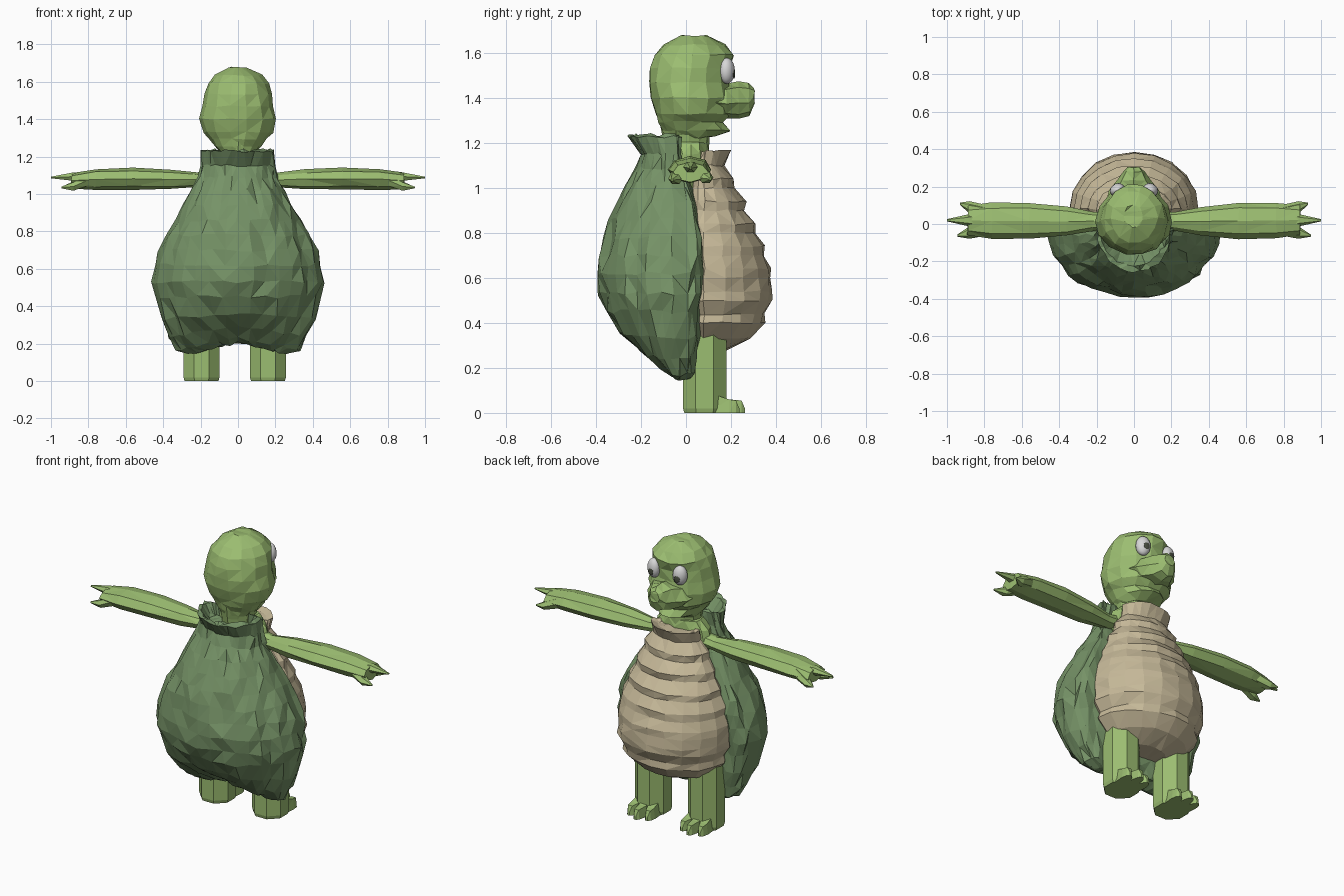
import bpy, bmesh, math, random
from mathutils import Vector

random.seed(4)


def material(name, rgb):
    m = bpy.data.materials.new(name)
    m.diffuse_color = (*rgb, 1)
    return m


SKIN = material("light green skin", (0.33, 0.51, 0.165))
SHELL = material("dark green shell", (0.18, 0.29, 0.135))
TAN = material("tan belly", (0.56, 0.48, 0.315))
WHITE = material("eye white", (0.68, 0.68, 0.68))
DARK = material("dark pupil", (0.07, 0.08, 0.055))


def skin(name, rings, mat, jitter=0.0):
    """Bridge equal-length rings of points into a closed flat-shaded solid."""
    bm = bmesh.new()
    n = len(rings[0])
    vs = [[bm.verts.new(Vector(p) + Vector([random.uniform(-jitter, jitter) for _ in range(3)]))
           for p in ring] for ring in rings]
    for a, b in zip(vs, vs[1:]):
        for i in range(n):
            k = (i + 1) % n
            bm.faces.new((a[i], a[k], b[k], b[i]))
    bm.faces.new(vs[0])
    bm.faces.new(vs[-1])
    bmesh.ops.triangulate(bm, faces=bm.faces[:])
    bmesh.ops.recalc_face_normals(bm, faces=bm.faces[:])
    me = bpy.data.meshes.new(name)
    bm.to_mesh(me)
    bm.free()
    me.materials.append(mat)
    ob = bpy.data.objects.new(name, me)
    bpy.context.collection.objects.link(ob)
    return ob


def body_ring(z, w, back, mid, front, n, square=1.0):
    """Horizontal ring with separate depth behind and in front of its widest line."""
    pts = []
    for i in range(n):
        t = 2 * math.pi * i / n
        s = math.sin(t)
        d = (front - mid) * s ** square if s > 1e-6 else (mid - back) * s
        pts.append((w * math.cos(t), mid + d, z))
    return pts


# Shell: lofted scutes with recessed seams, a squared rim and a flared collar
rows = [  # z, half width, back y, widest y, front y
    (0.175, 0.26, -0.07, -0.02, 0.03), (0.205, 0.325, -0.13, -0.02, 0.045),
    (0.27, 0.385, -0.22, -0.03, 0.06), (0.35, 0.405, -0.30, -0.05, 0.075),
    (0.45, 0.45, -0.37, -0.06, 0.085), (0.53, 0.45, -0.385, -0.06, 0.095),
    (0.62, 0.46, -0.40, -0.06, 0.10), (0.70, 0.415, -0.38, -0.06, 0.105),
    (0.78, 0.38, -0.36, -0.06, 0.10), (0.86, 0.345, -0.35, -0.06, 0.085),
    (0.94, 0.285, -0.305, -0.06, 0.06), (1.02, 0.245, -0.26, -0.06, 0.03),
    (1.09, 0.215, -0.225, -0.06, 0.0), (1.15, 0.195, -0.20, -0.06, -0.02),
    (1.23, 0.195, -0.255, -0.06, -0.02), (1.235, 0.17, -0.225, -0.06, -0.03),
    (1.17, 0.14, -0.16, -0.06, -0.04)]
rings = []
for j, (z, w, back, mid, front) in enumerate(rows):
    ring = []
    for i, (x, y, zz) in enumerate(body_ring(z, w, back, mid, front, 36, 0.4)):
        seam = i % 4 == 1 or j in (2, 4, 6, 9, 12)
        f = 1 if j > 12 else (0.965 if seam else 1.02)
        low = max(0, (0.42 - z) / 0.24)                    # side flaps hang lower
        yy = mid + (y - mid) * f
        ring.append((x * f, yy, zz - low * 0.065 * (abs(x) / 0.3) + 0.03 * low))
    rings.append(ring)
skin("shell", rings, SHELL, 0.009)

# Belly: overlapping horizontal bands
prof = [(0.28, 0.14, 0.18), (0.33, 0.25, 0.285), (0.40, 0.315, 0.35), (0.50, 0.345, 0.382),
        (0.60, 0.345, 0.378), (0.70, 0.325, 0.35), (0.80, 0.29, 0.31), (0.90, 0.25, 0.262),
        (1.00, 0.205, 0.212), (1.10, 0.15, 0.17)]
rings = []
for k, (z, w, f) in enumerate(prof):
    rings.append(body_ring(z, w, 0.0, 0.08, f, 20))
    if 1 < k < len(prof) - 1:      # soft step outwards above each seam
        rings.append(body_ring(z + 0.04, w - 0.004, 0.0, 0.08, f + 0.003, 20))
rings.append(body_ring(1.165, 0.155, 0.06, 0.09, 0.205, 20))
rings.append(body_ring(1.15, 0.12, 0.06, 0.09, 0.17, 20))
skin("belly", rings, TAN, 0.005)

# Neck and shoulders between the collars
skin("shoulders", [body_ring(*r, 12) for r in (
    (0.98, 0.15, -0.06, 0.02, 0.08), (1.08, 0.19, -0.06, 0.02, 0.10),
    (1.15, 0.17, -0.06, 0.02, 0.105), (1.20, 0.12, -0.08, 0.02, 0.10))], SKIN, 0.006)
skin("neck", [body_ring(*r, 12) for r in (
    (1.10, 0.10, -0.08, 0.01, 0.10), (1.20, 0.10, -0.095, 0.01, 0.10),
    (1.29, 0.115, -0.115, 0.01, 0.11))], SKIN, 0.004)

# Head with the mouth notch, lower jaw and brow
skin("head", [body_ring(*r, 14) for r in (
    (1.225, 0.10, -0.10, 0.0, 0.13), (1.255, 0.125, -0.11, 0.0, 0.205),
    (1.295, 0.155, -0.125, 0.0, 0.165), (1.33, 0.185, -0.14, 0.01, 0.205),
    (1.40, 0.207, -0.158, 0.01, 0.21), (1.47, 0.19, -0.167, 0.01, 0.195),
    (1.535, 0.18, -0.162, 0.02, 0.195), (1.59, 0.163, -0.147, 0.03, 0.215),
    (1.635, 0.125, -0.105, 0.03, 0.175), (1.676, 0.05, -0.02, 0.045, 0.10))], SKIN, 0.005)

# Snout
rings = []
for y, w, lo, hi in ((0.08, 0.16, 1.33, 1.47), (0.18, 0.135, 1.31, 1.465), (0.235, 0.09, 1.308, 1.475),
                     (0.28, 0.06, 1.32, 1.465), (0.303, 0.035, 1.375, 1.445)):
    m = lo + 0.4 * (hi - lo)
    rings.append([(w * math.cos(t), y, m + math.sin(t) * (hi - m if math.sin(t) > 0 else m - lo))
                  for t in [math.pi * i / 4 for i in range(8)]])
skin("snout", rings, SKIN, 0.003)


def ball(name, loc, scale, rot, mat):
    bpy.ops.mesh.primitive_uv_sphere_add(segments=16, ring_count=10, location=loc, rotation=(0, 0, rot))
    ob = bpy.context.object
    ob.name = name
    ob.scale = scale
    ob.data.materials.append(mat)
    bpy.ops.object.shade_smooth()


def oval(c, axis, ry, rz, n):
    """Cross-section ring in the yz plane (axis 0) or xy plane (axis 2)."""
    pts = []
    for i in range(n):
        t = 2 * math.pi * (i + 0.5 * (axis == 2)) / n
        a, b = ry * math.cos(t), rz * math.sin(t)
        pts.append((c[0], c[1] + a, c[2] + b) if axis == 0 else (c[0] + a, c[1] + b, c[2]))
    return pts


for s, side in ((-1, "left"), (1, "right")):
    # Eyes
    ball(side + "_eye", (s * 0.088, 0.182, 1.52), (0.042, 0.034, 0.058), -0.4 * s, WHITE)
    ball(side + "_pupil", (s * 0.088, 0.2135, 1.508), (0.018, 0.0048, 0.022), -0.15 * s, DARK)

    # Flipper arm: x, mid y, mid z, half depth, half height
    arm = [(0.12, 0.015, 1.085, 0.05, 0.04), (0.22, 0.015, 1.075, 0.05, 0.038),
           (0.36, 0.015, 1.078, 0.078, 0.052), (0.56, 0.017, 1.082, 0.097, 0.058),
           (0.76, 0.018, 1.078, 0.095, 0.055), (0.89, 0.02, 1.07, 0.078, 0.042)]
    skin(side + "_arm", [oval((s * x, y, z), 0, a, b, 8) for x, y, z, a, b in arm], SKIN, 0.003)
    for k, (y0, tip) in enumerate(((0.07, (0.93, 0.108, 1.04)), (0.02, (1.0, 0.02, 1.088)),
                                   (-0.03, (0.945, -0.062, 1.035)))):
        skin(f"{side}_finger_{k}", [oval((s * 0.80, y0, 1.075), 0, 0.034, 0.035, 6),
                                    oval((s * 0.88, (y0 + tip[1]) / 2, tip[2] + 0.005), 0, 0.033, 0.026, 6),
                                    oval((s * tip[0], tip[1], tip[2]), 0, 0.006, 0.005, 6)], SKIN)

    # Leg and clawed foot
    lx = 0.16 if s > 0 else -0.195
    skin(side + "_leg", [oval((lx, 0.083, z), 2, r, r, 8) for z, r in
                         ((0.0, 0.098), (0.02, 0.104), (0.2, 0.104), (0.42, 0.104))], SKIN)
    for k in (-1, 0, 1):
        tx, ty = lx + k * 0.06, 0.262 - 0.025 * abs(k)
        toe = [[(cx + dx, y, z) for dx, z in ((-w, 0), (w, 0), (w * 0.7, h), (-w * 0.7, h))]
               for cx, y, w, h in ((lx + k * 0.05, 0.10, 0.03, 0.09),
                                   (lx + k * 0.055, 0.19, 0.031, 0.06),
                                   (tx, ty - 0.015, 0.02, 0.055), (tx, ty, 0.008, 0.02))]
        skin(f"{side}_toe_{k + 2}", toe, SKIN)
